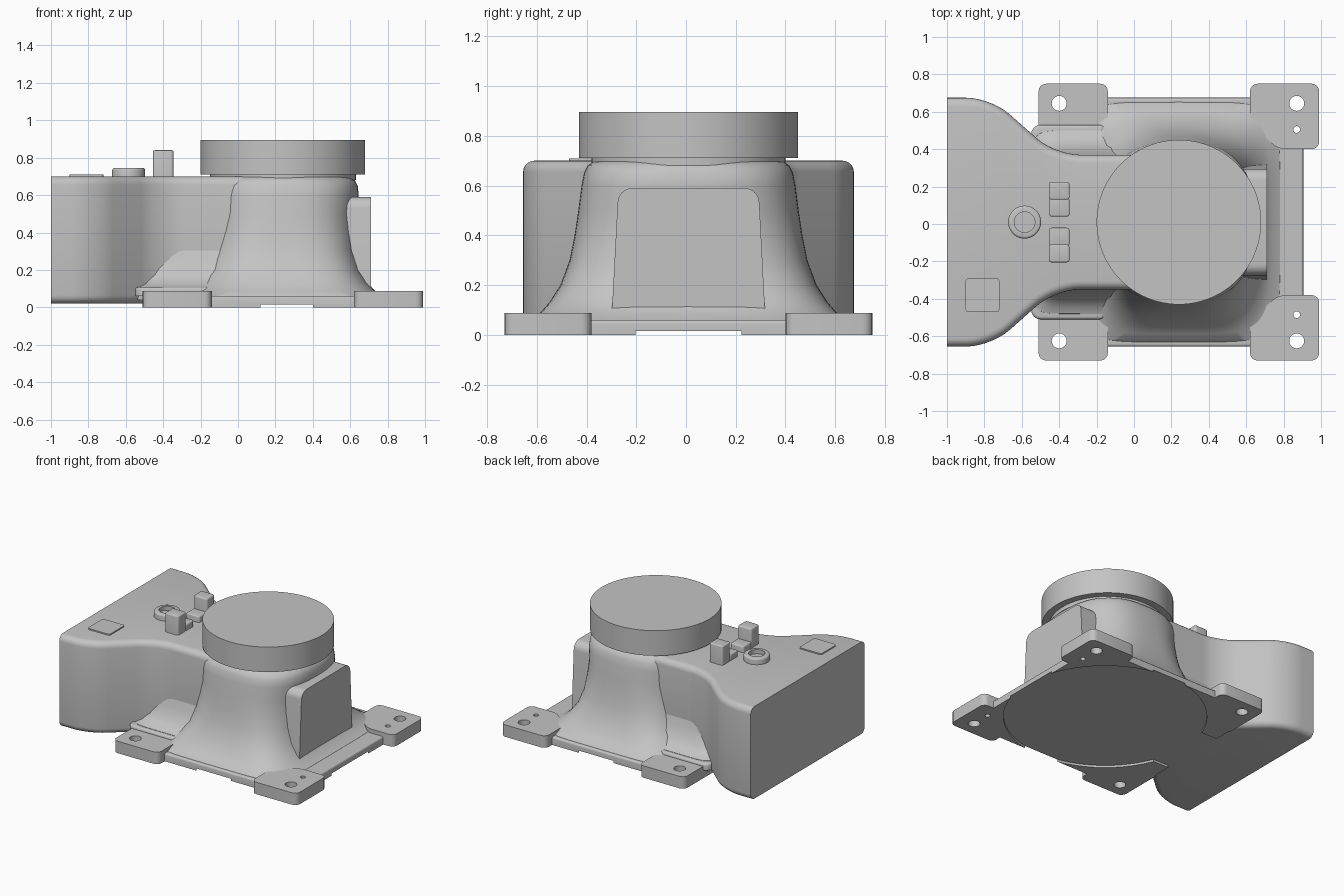
import bpy
import bmesh
from math import cos, sin, pi, radians, copysign

if "Cube" in bpy.data.objects:
    bpy.data.objects.remove(bpy.data.objects["Cube"], do_unlink=True)

CY = 0.01           # symmetry line of the housing
CX = 0.24           # axis of the round cap
GREY = (0.55, 0.55, 0.55, 1)

metal = bpy.data.materials.new("plain_grey")
metal.use_nodes = True
metal.diffuse_color = GREY
metal.node_tree.nodes["Principled BSDF"].inputs["Base Color"].default_value = GREY


def finish(name, bm):
    bmesh.ops.recalc_face_normals(bm, faces=bm.faces)
    mesh = bpy.data.meshes.new(name)
    bm.to_mesh(mesh)
    bm.free()
    mesh.materials.append(metal)
    ob = bpy.data.objects.new(name, mesh)
    bpy.context.collection.objects.link(ob)
    return ob


def round_edges(bm, test, radius, segments=4):
    edges = [e for e in bm.edges if test(*[v.co for v in e.verts])]
    bmesh.ops.bevel(bm, geom=edges, offset=radius, segments=segments,
                    profile=0.5, affect='EDGES', clamp_overlap=True)


def prism_mesh(points, z0, z1):
    bm = bmesh.new()
    face = bm.faces.new([bm.verts.new((x, y, z0)) for x, y in points])
    new = bmesh.ops.extrude_face_region(bm, geom=[face])["geom"]
    for v in new:
        if isinstance(v, bmesh.types.BMVert):
            v.co.z = z1
    return bm


def upright(a, b):
    return abs(a.z - b.z) > 0.005


def prism(name, points, z0, z1, corner=0.0, top=0.0):
    bm = prism_mesh(points, z0, z1)
    if corner:
        round_edges(bm, upright, corner)
    if top:
        round_edges(bm, lambda a, b: min(a.z, b.z) > z1 - 0.0001, top, 3)
    return finish(name, bm)


def rect(x0, x1, y0, y1):
    return [(x0, y0), (x1, y0), (x1, y1), (x0, y1)]


def circle(x, y, r, n=64):
    return [(x + r * cos(2 * pi * i / n), y + r * sin(2 * pi * i / n)) for i in range(n)]


def loft(name, cx, rows, n=80):
    """Stack of superellipse rings: height, half length, half width, power."""
    bm = bmesh.new()
    rings = []
    for z, a, b, p in rows:
        ring = []
        for i in range(n):
            c, s = cos(2 * pi * i / n), sin(2 * pi * i / n)
            x = copysign(abs(c) ** (2 / p), c)
            y = copysign(abs(s) ** (2 / p), s)
            ring.append(bm.verts.new((cx + a * x, CY + b * y, z)))
        rings.append(ring)
    for lo, hi in zip(rings, rings[1:]):
        for i in range(n):
            j = (i + 1) % n
            bm.faces.new((lo[i], lo[j], hi[j], hi[i]))
    bm.faces.new(rings[0])
    bm.faces.new(rings[-1])
    return finish(name, bm)


def cut(ob, points, z0, z1):
    cutter = prism("cutter", points, z0, z1)
    cutter.hide_render = True
    mod = ob.modifiers.new("cut", 'BOOLEAN')
    mod.operation, mod.solver, mod.object = 'DIFFERENCE', 'EXACT', cutter
    bpy.context.view_layer.objects.active = ob
    bpy.ops.object.modifier_apply(modifier=mod.name)
    bpy.data.objects.remove(cutter, do_unlink=True)


# Main housing: wide flat end narrowing to a neck
half = [(-1, 0.665), (-0.765, 0.665), (-0.42, 0.36), (0.3, 0.36)]
bm = prism_mesh([(x, CY + y) for x, y in half] +
                [(x, CY - y) for x, y in reversed(half)], 0.02, 0.7)
round_edges(bm, lambda a, b: upright(a, b) and -0.9 < a.x < 0, 0.13, 7)
round_edges(bm, lambda a, b: not upright(a, b) and max(a.x, b.x) > -0.99
            and min(a.x, b.x) < 0.29, 0.045, 5)
finish("housing", bm)

# Flared skirt under the round cap
loft("flared_skirt", CX, [
    (0.04, 0.55, 0.65, 6), (0.06, 0.54, 0.64, 6), (0.09, 0.49, 0.595, 5),
    (0.13, 0.455, 0.56, 4.2), (0.2, 0.42, 0.515, 3.5), (0.3, 0.40, 0.478, 3.1),
    (0.4, 0.395, 0.458, 2.8), (0.5, 0.395, 0.443, 2.6), (0.6, 0.405, 0.43, 2.6),
    (0.65, 0.40, 0.42, 2.6), (0.68, 0.385, 0.405, 2.5), (0.695, 0.365, 0.385, 2.4),
    (0.702, 0.34, 0.36, 2.3)])

# Fillet where the neck meets the base
loft("neck_fillet", -0.2, [
    (0.04, 0.36, 0.5, 9), (0.11, 0.35, 0.49, 9), (0.125, 0.33, 0.455, 8),
    (0.17, 0.31, 0.41, 8), (0.25, 0.29, 0.375, 8), (0.34, 0.27, 0.35, 8)])

# Rounded end block with a flat face
bm = bmesh.new()
bmesh.ops.create_cube(bm, size=1)
for v in bm.verts:
    v.co = (0.46 + v.co.x * 0.5, CY + v.co.y * 0.57, 0.32 + v.co.z * 0.54)
round_edges(bm, lambda a, b: abs(a.x - b.x) > 0.1 and a.z > 0.4, 0.06, 6)
for v in bm.verts:          # root of the block spreads slightly
    if v.co.z < 0.1:
        v.co.y += copysign(0.025, v.co.y - CY)
finish("end_block", bm)

# Base plate with a shallow round relief underneath
plate = prism("base_plate", rect(-0.5, 0.905, CY - 0.665, CY + 0.665), 0, 0.058, 0.02, 0.012)
cut(plate, circle(0.26, CY, 0.68), -0.1, 0.016)
cut(plate, rect(-0.6, -0.2, CY - 0.25, CY + 0.25), -0.1, 0.016)

# Mounting feet, mirrored to both sides
back_foot = [(0.62, 0.74), (0.99, 0.74), (0.99, 0.39), (0.77, 0.39), (0.62, 0.53)]
neck_foot = rect(-0.51, -0.14, 0.36, 0.74)
for side, sign in (("left", 1), ("right", -1)):
    for name, outline, holes in (
            ("end_foot", back_foot, [(0.87, 0.635, 0.04), (0.87, 0.495, 0.018)]),
            ("neck_foot", neck_foot, [(-0.4, 0.635, 0.04)])):
        foot = prism(side + "_" + name, [(x, CY + sign * y) for x, y in outline],
                     0, 0.088, 0.04)
        cut(foot, circle(0.26, CY, 0.68), -0.1, 0.016)
        for x, y, r in holes:
            cut(foot, circle(x, CY + sign * y, r, 24), -0.1, 0.2)
            if y > 0.6 or x > 0.8:
                cut(plate, circle(x, CY + sign * y, r, 24), -0.1, 0.2)
    ledge = [(x, CY + sign * y) for x, y in rect(-0.55, -0.135, 0.3, 0.52)]
    prism(side + "_foot_ledge", ledge, 0.06, 0.108, 0.05, 0.015)

# Round cap on a narrower collar
prism("cap_collar", circle(CX, CY, 0.39), 0.68, 0.72)
prism("round_cap", circle(CX, CY, 0.44, 96), 0.71, 0.895)

# Ring boss
boss = prism("ring_boss", circle(-0.585, CY, 0.088, 48), 0.69, 0.745, 0, 0.012)
cut(boss, circle(-0.585, CY, 0.055, 48), 0.715, 0.8)

# Pair of latch posts, tall outside and low inside
for side, sign in (("left", 1), ("right", -1)):
    for name, y0, y1, top in (("post", 0.12, 0.215, 0.84), ("post_step", 0.03, 0.13, 0.745)):
        prism(side + "_" + name, [(x, CY + sign * y) for x, y in rect(-0.455, -0.345, y0, y1)],
              0.69, top, 0.015, 0.008)

# Thin square pad
prism("square_pad", rect(-0.9, -0.72, -0.47, -0.29), 0.69, 0.709, 0.015)

# Smooth shading with crisp edges
for ob in bpy.context.collection.objects:
    if ob.type == 'MESH' and metal.name in ob.data.materials:
        bpy.ops.object.select_all(action='DESELECT')
        ob.select_set(True)
        bpy.context.view_layer.objects.active = ob
        bpy.ops.object.shade_smooth_by_angle(angle=radians(32))
